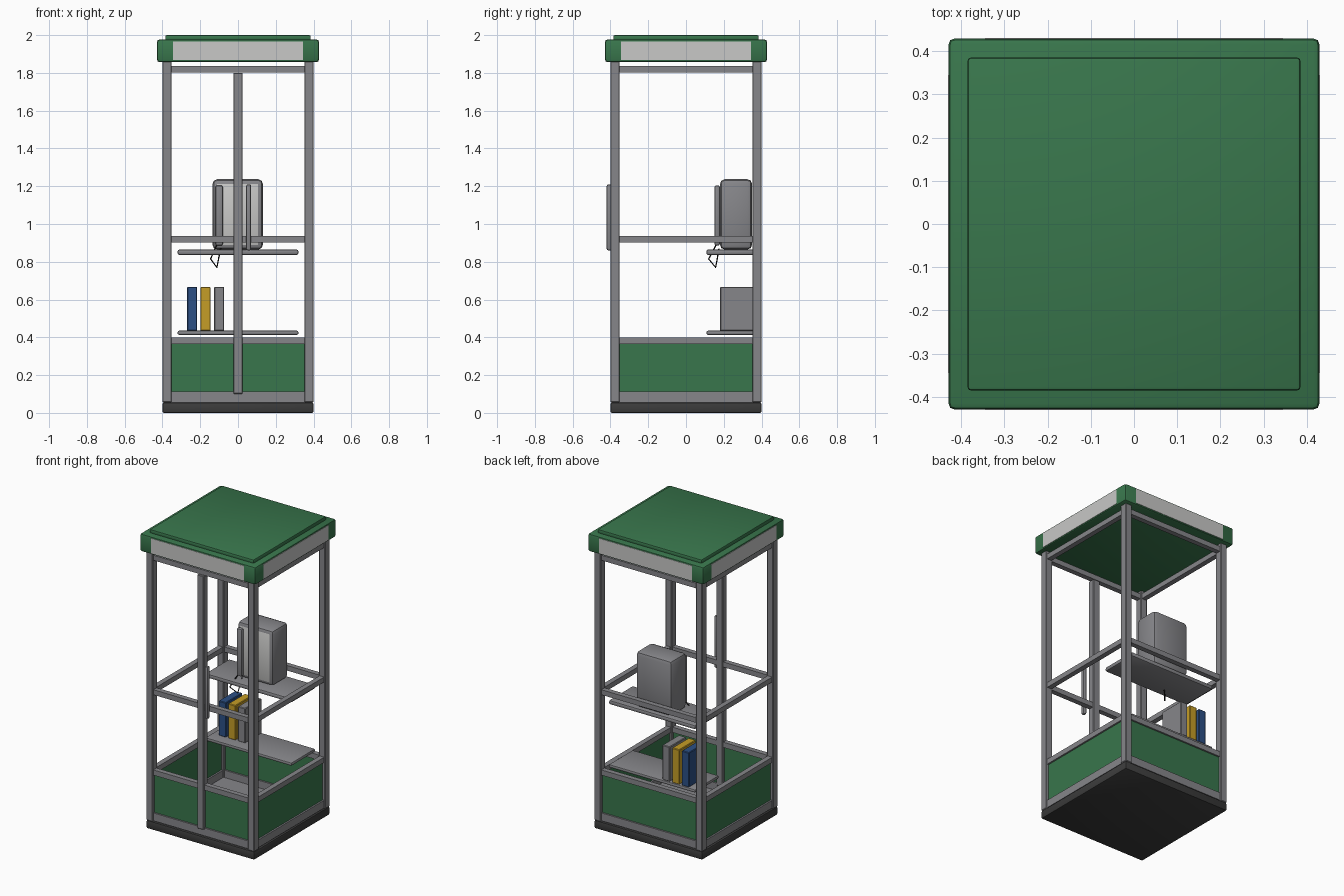
import bpy, bmesh, math
from mathutils import Matrix, Vector

if "Cube" in bpy.data.objects:
    bpy.data.objects.remove(bpy.data.objects["Cube"])


def material(name, rgb):
    m = bpy.data.materials.new(name)
    m.use_nodes = True
    m.diffuse_color = (*rgb, 1)
    m.node_tree.nodes["Principled BSDF"].inputs["Base Color"].default_value = (*rgb, 1)
    return m


green = material("roof green", (0.04, 0.18, 0.072))
metal = material("frame grey", (0.24, 0.24, 0.255))
light = material("light panel", (0.58, 0.58, 0.57))
dark = material("base charcoal", (0.045, 0.045, 0.045))
blue = material("book blue", (0.025, 0.08, 0.235))
yellow = material("book yellow", (0.56, 0.34, 0.02))
black = material("cord black", (0.01, 0.01, 0.01))


def box(name, x, y, z, mat, bevel=0.0, segments=2, turn=0):
    """Bevelled box from (min, max) ranges, turned about the booth axis."""
    lo, hi = Vector((x[0], y[0], z[0])), Vector((x[1], y[1], z[1]))
    bm = bmesh.new()
    bmesh.ops.create_cube(bm, size=1)
    bmesh.ops.scale(bm, vec=hi - lo, verts=bm.verts)
    bmesh.ops.translate(bm, vec=(lo + hi) / 2, verts=bm.verts)
    if bevel:
        bmesh.ops.bevel(bm, geom=bm.edges[:], offset=bevel, segments=segments,
                        profile=0.5, affect='EDGES')
    bm.transform(Matrix.Rotation(math.radians(turn), 4, 'Z'))
    mesh = bpy.data.meshes.new(name)
    bm.to_mesh(mesh)
    bm.free()
    mesh.materials.append(mat)
    ob = bpy.data.objects.new(name, mesh)
    bpy.context.collection.objects.link(ob)
    if bevel:
        bpy.ops.object.select_all(action='DESELECT')
        ob.select_set(True)
        bpy.context.view_layer.objects.active = ob
        bpy.ops.object.shade_smooth_by_angle(angle=math.radians(35))
    return ob


def span(half):
    return (-half, half)


# Base and floor
box("base", span(0.4), span(0.4), (0, 0.055), dark, 0.008)
box("floor", span(0.385), span(0.385), (0.05, 0.063), metal)

# Roof
box("roof", span(0.429), span(0.429), (1.857, 1.977), green, 0.014)
box("roof_cap", span(0.385), span(0.385), (1.97, 2.0), green, 0.008)

# Four matching sides: post, rails, lower panel and fascia
rails = {"bottom": (0.06, 0.112), "lower": (0.365, 0.4),
         "middle": (0.903, 0.937), "top": (1.803, 1.837)}
for i, side in enumerate(("front", "left", "back", "right")):
    turn = i * 90
    box(side + "_corner_post", (0.352, 0.4), (-0.4, -0.352), (0.055, 1.865),
        metal, 0.004, 1, turn)
    for level, z in rails.items():
        box(f"{side}_{level}_rail", span(0.36), (-0.392, -0.358), z, metal, 0, 1, turn)
    box(side + "_lower_panel", span(0.36), (-0.381, -0.369), (0.1, 0.37),
        green, 0, 1, turn)
    box(side + "_fascia", span(0.345), (-0.43, -0.422), (1.867, 1.967),
        light, 0, 1, turn)

# Door
box("door_mullion", span(0.025), (-0.399, -0.353), (0.1, 1.8), metal, 0.004, 1)
box("door_handle", (0.043, 0.07), (-0.42, -0.393), (0.86, 1.21), metal, 0.01)

# Shelves
box("upper_shelf", span(0.32), (0.108, 0.362), (0.836, 0.865), metal, 0.01)
box("lower_shelf", span(0.32), (0.108, 0.362), (0.413, 0.435), metal, 0.008)

# Telephone with a light front face
phone = box("phone_body", (-0.135, 0.132), (0.18, 0.35), (0.865, 1.237), metal, 0.025)
phone.data.materials.append(light)
for face in phone.data.polygons:
    if face.normal.y < -0.95:
        face.material_index = 1
box("handset", (-0.12, -0.079), (0.15, 0.18), (0.885, 1.205), metal, 0.012)

# Handset cord
curve = bpy.data.curves.new("handset_cord", 'CURVE')
curve.dimensions = '3D'
curve.bevel_depth = 0.004
curve.bevel_resolution = 1
points = [(-0.108, 0.165, 0.9), (-0.145, 0.12, 0.815),
          (-0.112, 0.157, 0.77), (-0.092, 0.175, 0.87)]
spline = curve.splines.new('POLY')
spline.points.add(len(points) - 1)
for p, co in zip(spline.points, points):
    p.co = (*co, 1)
curve.materials.append(black)
bpy.context.collection.objects.link(bpy.data.objects.new("handset_cord", curve))

# Directories on the lower shelf
for name, x, mat in (("blue_book", -0.243, blue), ("yellow_book", -0.172, yellow),
                     ("grey_book", -0.1, metal)):
    box(name, (x - 0.027, x + 0.027), (0.18, 0.355), (0.434, 0.667), mat, 0.004, 1)
